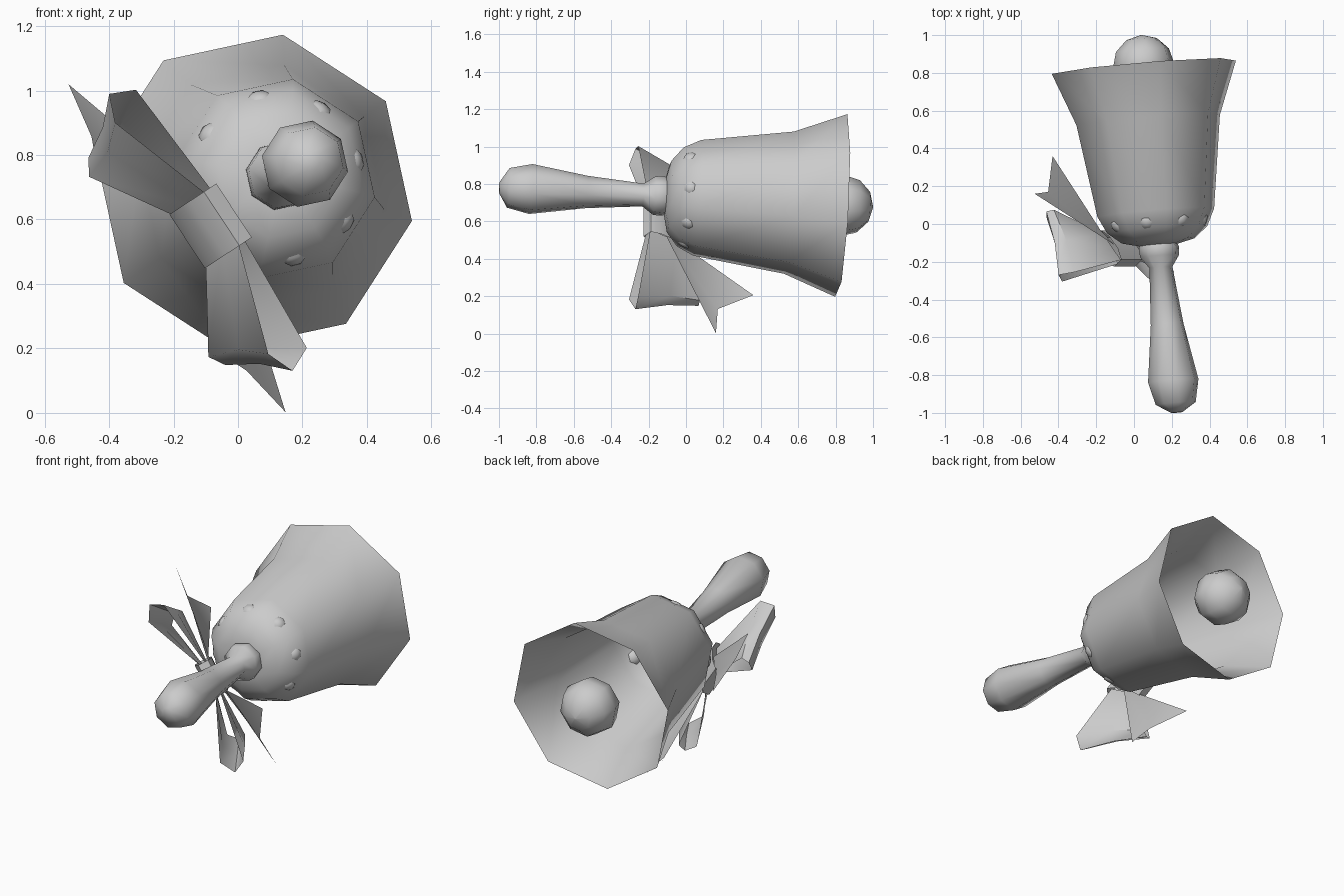
import bpy
import bmesh
import math
from mathutils import Vector, Matrix

if "Cube" in bpy.data.objects:
    bpy.data.objects.remove(bpy.data.objects["Cube"])

# Shared slanted axis of the bell, handle and clapper
AXIS = Vector((-0.082, 1, -0.053)).normalized()
SIDE = Vector((1, 0.082, 0)).normalized()
UP = SIDE.cross(AXIS).normalized()


def on_axis(y):
    bend = 0.027 * max(0, -0.1 - y)
    return Vector((0.052 + 0.082 * (0.83 - y) + bend, y, 0.685 + 0.053 * (0.83 - y)))


def radial(deg):
    a = math.radians(deg)
    return SIDE * math.cos(a) + UP * math.sin(a)


def finish(name, bm, angle=60):
    bmesh.ops.recalc_face_normals(bm, faces=bm.faces)
    mesh = bpy.data.meshes.new(name)
    bm.to_mesh(mesh)
    bm.free()
    ob = bpy.data.objects.new(name, mesh)
    bpy.context.collection.objects.link(ob)
    bpy.ops.object.select_all(action='DESELECT')
    ob.select_set(True)
    bpy.context.view_layer.objects.active = ob
    bpy.ops.object.shade_smooth_by_angle(angle=math.radians(angle))
    return ob


def bridge(bm, rows, closed):
    """Quads between consecutive rows of vertices."""
    for a, b in zip(rows, rows[1:]):
        n = len(a)
        for i in range(n if closed else n - 1):
            j = (i + 1) % n
            bm.faces.new((a[i], a[j], b[j], b[i]))


def lathe(name, profile, sides=8, start=34.6):
    """Turn (y, radius) pairs around the slanted axis, capped at both ends."""
    bm = bmesh.new()
    rings = [[bm.verts.new(on_axis(y) + radial(start + 360 * i / sides) * r)
              for i in range(sides)] for y, r in profile]
    bridge(bm, rings, True)
    bm.faces.new(rings[0])
    bm.faces.new(rings[-1])
    return finish(name, bm)


# Bell: outer wall, then a thin inner wall
outer = [(-0.112, 0.10), (-0.09, 0.195), (-0.03, 0.27), (0.06, 0.315),
         (0.55, 0.387), (0.83, 0.497)]
inner = [(y + 0.008, r - 0.008) for y, r in outer[:-1]]
lathe("bell", outer + inner[::-1])

# Handle with collar
lathe("handle", [(-0.10, 0.10), (-0.125, 0.108), (-0.17, 0.105), (-0.23, 0.062),
                 (-0.53, 0.088), (-0.83, 0.136), (-0.95, 0.108), (-0.998, 0.03)])

# Clapper ball
lathe("clapper", [(0.84 - 0.16 * math.cos(math.pi * k / 6),
                   max(0.004, 0.165 * math.sin(math.pi * k / 6))) for k in range(7)])

# Studs around the shoulder
bm = bmesh.new()
for k in range(8):
    d = radial(12.1 + 45 * k)
    normal = (d - 0.45 * AXIS).normalized()
    m = (Matrix.Translation(on_axis(0.0) + d * 0.252)
         @ normal.to_track_quat('Z', 'Y').to_matrix().to_4x4()
         @ Matrix.Diagonal((1, 1, 0.5, 1)))
    bmesh.ops.create_uvsphere(bm, u_segments=6, v_segments=4, radius=0.042, matrix=m)
finish("studs", bm)

# Bow frame: s along the loops, u towards the handle, y to the back
BOW = Vector((-0.085, 0, 0.58))
S = Vector((0.552, 0, -0.834))
U = Vector((0.834, 0, 0.552))


def bow(s, u, y):
    return BOW + S * s + U * u + Vector((0, y, 0))


# Loops: ribbon cross rows (upper edge, middle, lower edge) from front to back
loop = [((0.07, 0.05, -0.21), (0.07, -0.005, -0.145), (0.07, -0.065, -0.07)),
        ((0.43, -0.07, -0.305), (0.368, -0.14, -0.145), (0.335, -0.23, 0.03)),
        ((0.515, -0.036, -0.27), (0.44, -0.11, -0.10), (0.385, -0.20, 0.067)),
        ((0.48, 0.04, -0.255), (0.42, -0.05, -0.085), (0.38, -0.155, 0.075)),
        ((0.07, 0.065, -0.19), (0.07, 0.01, -0.125), (0.07, -0.05, -0.05))]
# Tails: near edge, notch and far edge
tail = [(0.08, 0.03, -0.11), (0.61, -0.125, 0.16), (0.435, -0.155, 0.17),
        (0.31, -0.21, 0.36), (0.08, -0.06, -0.03)]
for label, side in (("right", 1), ("left", -1)):
    bm = bmesh.new()
    bridge(bm, [[bm.verts.new(bow(side * s, u, y)) for s, u, y in row]
                for row in loop], False)
    finish(label + "_bow_loop", bm)

    bm = bmesh.new()
    v = [bm.verts.new(bow(side * s, u, y)) for s, u, y in tail]
    bm.faces.new((v[0], v[1], v[2]))
    bm.faces.new((v[0], v[2], v[4]))
    bm.faces.new((v[2], v[3], v[4]))
    finish(label + "_bow_tail", bm)

# Knot: short flattened band, tilted with the ribbon
bm = bmesh.new()
rings = []
for s in (-0.1, 0, 0.1):
    ring = []
    for w, n in ((0.10, -0.03), (0.10, 0.03), (0.04, 0.05),
                 (-0.04, 0.05), (-0.10, 0.03), (-0.10, -0.03),
                 (-0.04, -0.05), (0.04, -0.05)):
        ring.append(bm.verts.new(bow(s, 0.64 * w + 0.77 * n, -0.13 - 0.77 * w + 0.64 * n)))
    rings.append(ring)
bridge(bm, rings, True)
finish("bow_knot", bm)
